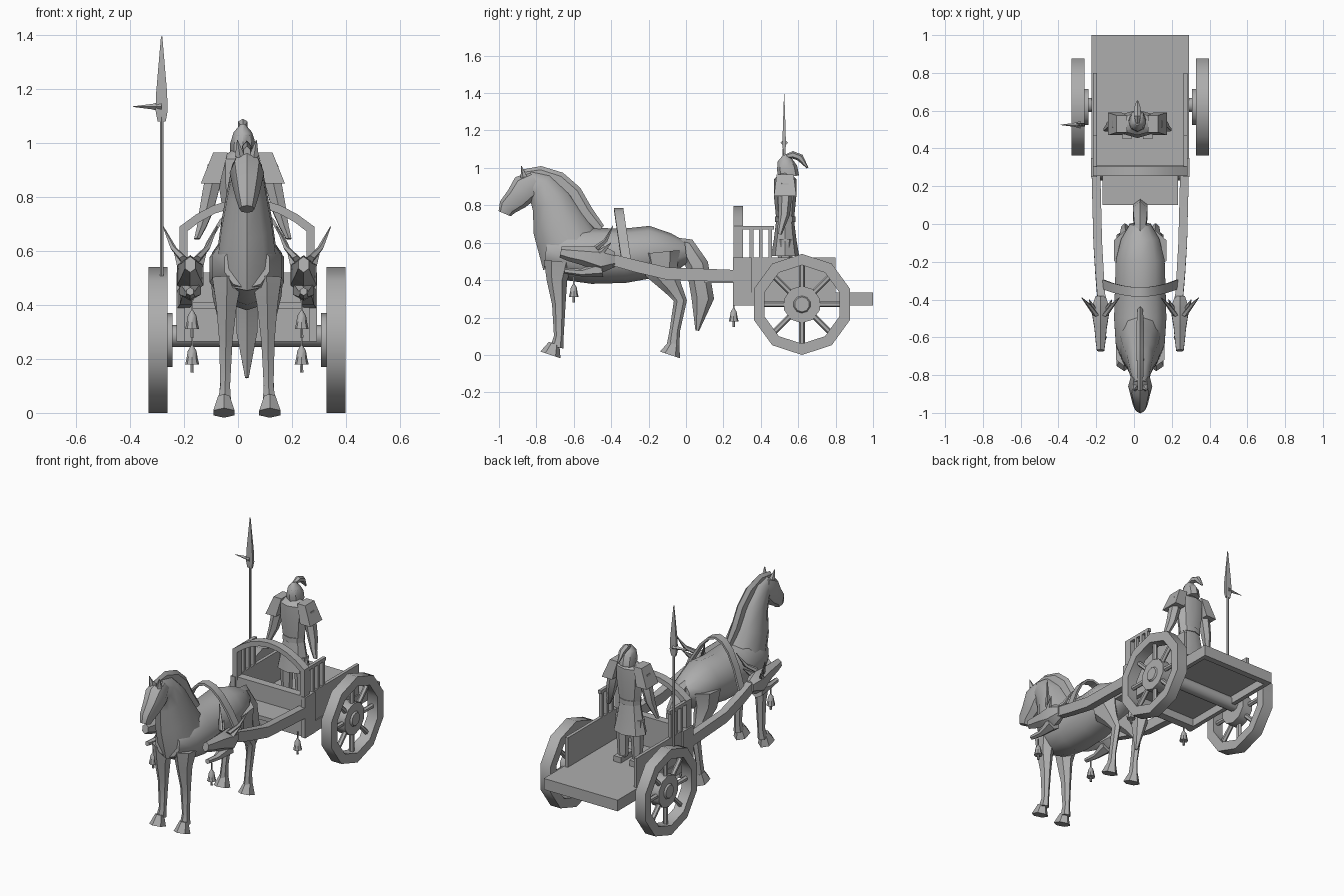
import bpy, bmesh, math
from mathutils import Vector

cube = bpy.data.objects.get("Cube")
if cube:
    bpy.data.objects.remove(cube, do_unlink=True)

centre_x = .033        # shared centre line of cart and horse
sides = {"right": -1, "left": 1}

grey = bpy.data.materials.new("plain grey")
grey.use_nodes = True
colour = (.42, .42, .42, 1)
grey.diffuse_color = colour
grey.node_tree.nodes["Principled BSDF"].inputs["Base Color"].default_value = colour


def skin(name, rings, closed=False):
    """Join equal rings of points into one surface, capped unless closed."""
    bm = bmesh.new()
    loops = [[bm.verts.new((x + centre_x, y, z)) for x, y, z in ring] for ring in rings]
    pairs = list(zip(loops, loops[1:]))
    if closed:
        pairs.append((loops[-1], loops[0]))
    else:
        bm.faces.new(loops[0])
        bm.faces.new(loops[-1])
    for first, second in pairs:
        for i in range(len(first)):
            bm.faces.new((first[i - 1], first[i], second[i], second[i - 1]))
    bmesh.ops.recalc_face_normals(bm, faces=bm.faces)
    mesh = bpy.data.meshes.new(name)
    bm.to_mesh(mesh)
    bm.free()
    mesh.materials.append(grey)
    mesh.shade_smooth()
    mesh.set_sharp_from_angle(angle=math.radians(40))
    obj = bpy.data.objects.new(name, mesh)
    bpy.context.collection.objects.link(obj)


def limb(name, sections, x=0, splay=0, width=1, n=8):
    """Sweep rings along (y, z, radius) stations; splay drifts the end sideways."""
    phase, scale = (math.pi / n, math.sqrt(2)) if n == 4 else (0, 1)
    last = len(sections) - 1
    rings = []
    for i, (y, z, radius) in enumerate(sections):
        before, after = sections[max(i - 1, 0)], sections[min(i + 1, last)]
        across = Vector((0, before[1] - after[1], after[0] - before[0])).normalized()
        centre = Vector((x + splay * i / last, y, z))
        angles = [phase + math.tau * k / n for k in range(n)]
        rings.append([centre + scale * radius * (across * math.cos(a) + Vector((width * math.sin(a), 0, 0)))
                      for a in angles])
    skin(name, rings)


def upright(name, y, profile, **options):
    """A limb standing straight up, from (z, radius) pairs."""
    limb(name, [(y, z, radius) for z, radius in profile], **options)


def turned(name, profile, y, z, closed=False, n=10):
    """A shape turned around the x direction, from (x, radius) pairs."""
    angles = [math.tau * k / n for k in range(n)]
    skin(name, [[(x, y + r * math.sin(a), z + r * math.cos(a)) for a in angles] for x, r in profile], closed)


def box(name, xs, ys, zs):
    skin(name, [[(x, ys[0], zs[0]), (x, ys[1], zs[0]), (x, ys[1], zs[1]), (x, ys[0], zs[1])] for x in xs])


def bow(name, half, top, drop, y, lean, depth):
    """A flat strip bent to a parabola across the model."""
    rings = []
    for i in range(-4, 5):
        u = i / 4
        x, z, mid = half * u, top - drop * u * u, y - lean * (1 - u * u)
        near, far = mid - .025, mid + .025
        low, inner = z - depth, x * .95
        rings.append([(x, near, z), (x, far, z), (inner, far, low), (inner, near, low)])
    skin(name, rings)


# Cart body, with a bed board resting on a beam frame
box("bed_board", (-.257, .257), (.27, 1), (.315, .335))
box("rear_beam", (-.257, .257), (.96, 1), (.265, .32))
box("front_panel", (-.25, .25), (.26, .31), (.265, .52))
box("footboard", (-.2, .2), (.1, .27), (.385, .41))
bow("front_arch", half=.25, top=.795, drop=.105, y=.28, lean=0, depth=.03)
bow("yoke", half=.2, top=.785, drop=.27, y=-.32, lean=.04, depth=.015)
turned("axle", [(-.33, .04), (.33, .04)], y=.63, z=.285)

wheel_y, wheel_z = .62, .27
for side, s in sides.items():
    outer, inner = s * .25, s * .23
    box(side + "_bed_beam", (inner, s * .257), (.3, .97), (.265, .32))
    box(side + "_side_panel", (inner, outer), (.31, .8), (.33, .52))
    box(side + "_corner_block", (inner, s * .26), (.25, .35), (.265, .52))
    box(side + "_front_post", (s * .22, outer), (.255, .305), (.5, .69))
    box(side + "_rail", (inner, outer), (.3, .47), (.67, .69))
    for i in range(3):
        upright(f"{side}_baluster_{i}", .35 + i * .05, [(.5, .01), (.68, .01)], x=s * .24, n=4)

    # Wheel with eight spokes
    back, face = s * .295, s * .365
    turned(side + "_wheel_rim", [(back, .27), (face, .27), (face, .21), (back, .21)], wheel_y, wheel_z, closed=True)
    turned(side + "_hub", [(s * .275, .1), (s * .345, .1)], wheel_y, wheel_z)
    turned(side + "_hub_cap", [(s * .34, .05), (s * .355, .04)], wheel_y, wheel_z)
    for i in range(8):
        a = math.tau * i / 8
        spoke = [(wheel_y + r * math.sin(a), wheel_z + r * math.cos(a), .015) for r in (.08, .22)]
        limb(f"{side}_spoke_{i}", spoke, x=s * .325, n=6)

    # Shaft ending in a carved beast head
    limb(side + "_shaft", [(-.4, .51, .03), (-.27, .475, .032), (-.1, .435, .033), (.3, .42, .033)],
         x=s * .205, splay=s * .03, width=.7, n=4)
    head_x = s * .21
    limb(side + "_beast_head", [(-.38, .51, .04), (-.45, .51, .075), (-.55, .53, .05),
                                (-.62, .54, .04), (-.67, .55, .03)], x=head_x, width=.75, n=6)
    limb(side + "_beast_jaw", [(-.45, .46, .045), (-.56, .44, .02), (-.65, .45, .015)], x=head_x, n=6)
    for edge, e in sides.items():
        limb(f"{side}_beast_{edge}_horn", [(-.48, .57, .016), (-.43, .61, .012), (-.39, .69, .002)],
             x=head_x + e * .025, splay=e * .075, n=5)
        limb(f"{side}_beast_{edge}_ear", [(-.46, .54, .02), (-.4, .6, .002)],
             x=head_x + e * .03, splay=e * .03, n=5)

    # Hanging bells
    for place, y, z in (("shaft", -.6, .28), ("cart", .255, .15)):
        name = f"{side}_{place}_bell"
        upright(name, y, [(z + .03, .026), (z + .05, .021), (z + .08, .016), (z + .1, .004)], x=s * .203)
        upright(name + "_clapper", y, [(z, .007), (z + .06, .005)], x=s * .203, n=6)
        upright(name + "_cord", y, [(z + .09, .003), (z + .14, .003)], x=s * .203, n=4)

# Horse
limb("horse_body", [(0, .55, .06), (-.08, .54, .11), (-.19, .55, .14), (-.33, .53, .145),
                    (-.5, .53, .15), (-.64, .54, .14), (-.75, .55, .09)], width=.97, n=10)
limb("horse_neck", [(-.6, .53, .18), (-.68, .7, .145), (-.72, .82, .11), (-.78, .9, .085), (-.85, .93, .06)],
     width=.68, n=10)
limb("horse_head", [(-.8, .93, .06), (-.86, .89, .08), (-.905, .835, .065), (-.955, .79, .05), (-.97, .755, .035)],
     width=.8)
limb("mane", [(-.88, .96, .03), (-.78, .97, .04), (-.68, .935, .045), (-.6, .865, .045),
              (-.54, .76, .045), (-.46, .67, .03)], width=.5, n=6)
limb("tail", [(-.07, .6, .03), (0, .58, .05), (.06, .48, .06), (.09, .3, .06), (.06, .13, .01)],
     width=.75, n=6)
for side, s in sides.items():
    limb(side + "_front_leg", [(-.68, .5, .08), (-.69, .4, .055), (-.68, .27, .036), (-.68, .1, .026), (-.69, .04, .035)],
         x=s * .073, splay=s * .01, width=.8, n=6)
    limb(side + "_hind_leg", [(-.14, .55, .11), (-.13, .45, .09), (-.07, .36, .05), (-.03, .29, .035),
                              (-.06, .13, .028), (-.07, .04, .035)], x=s * .076, splay=s * .008, width=.65, n=6)
    for end, y in (("front", -.725), ("hind", -.085)):
        limb(f"{side}_{end}_hoof", [(y, 0, .057), (y + .02, .06, .03)], x=s * .085, width=.8, n=6)
    limb(side + "_horse_ear", [(-.865, .95, .02), (-.88, 1.01, .002)], x=s * .025, splay=s * .01, n=5)

# Driver, standing a little right of the centre line
driver_x, driver_y = -.015, .53
middle = {"x": driver_x}
upright("driver_torso", driver_y, [(.7, .045), (.85, .06), (.94, .06), (.98, .02)], width=1.5, **middle)
upright("driver_skirt", driver_y, [(.53, .075), (.62, .06), (.74, .045)], width=1.45, **middle)
upright("driver_belt", driver_y, [(.71, .055), (.74, .055)], width=1.3, **middle)
upright("driver_head", driver_y, [(.95, .035), (1.03, .04)], width=.9, **middle)
limb("helmet", [(.55, .95, .055), (.54, 1, .055), (.53, 1.04, .04), (.53, 1.07, .01)], width=.85, **middle)
limb("plume", [(.53, 1.06, .01), (.57, 1.07, .02), (.61, 1.055, .02), (.65, 1, .005)], n=6, **middle)
for side, s in sides.items():
    name = f"driver_{side}_"
    upright(name + "shoulder_plate", driver_y, [(.965, .045), (.85, .06)],
            x=driver_x + s * .083, splay=s * .037, width=.6, n=4)
    limb(name + "arm", [(.53, .92, .035), (.53, .83, .035), (.525, .75, .03), (.51, .69, .02), (.5, .645, .012)],
         x=driver_x + s * .1, splay=s * .07, n=6)
    upright(name + "leg", driver_y, [(.62, .045), (.45, .035), (.36, .03)], x=driver_x + s * .05, n=6)
    box(name + "boot", (driver_x + s * .03, driver_x + s * .08), (.45, .58), (.33, .37))

# Halberd standing beside the cart
pole_x, pole_y = -.316, .525
upright("halberd_shaft", pole_y, [(.5, .008), (1.1, .008)], x=pole_x, n=6)
upright("halberd_blade", pole_y, [(1.08, .006), (1.12, .009), (1.19, .008), (1.395, .001)],
        x=pole_x, width=2.5, n=4)
turned("halberd_spike", [(pole_x, .02), (pole_x - .035, .01), (pole_x - .107, .001)], pole_y, 1.135, n=4)
